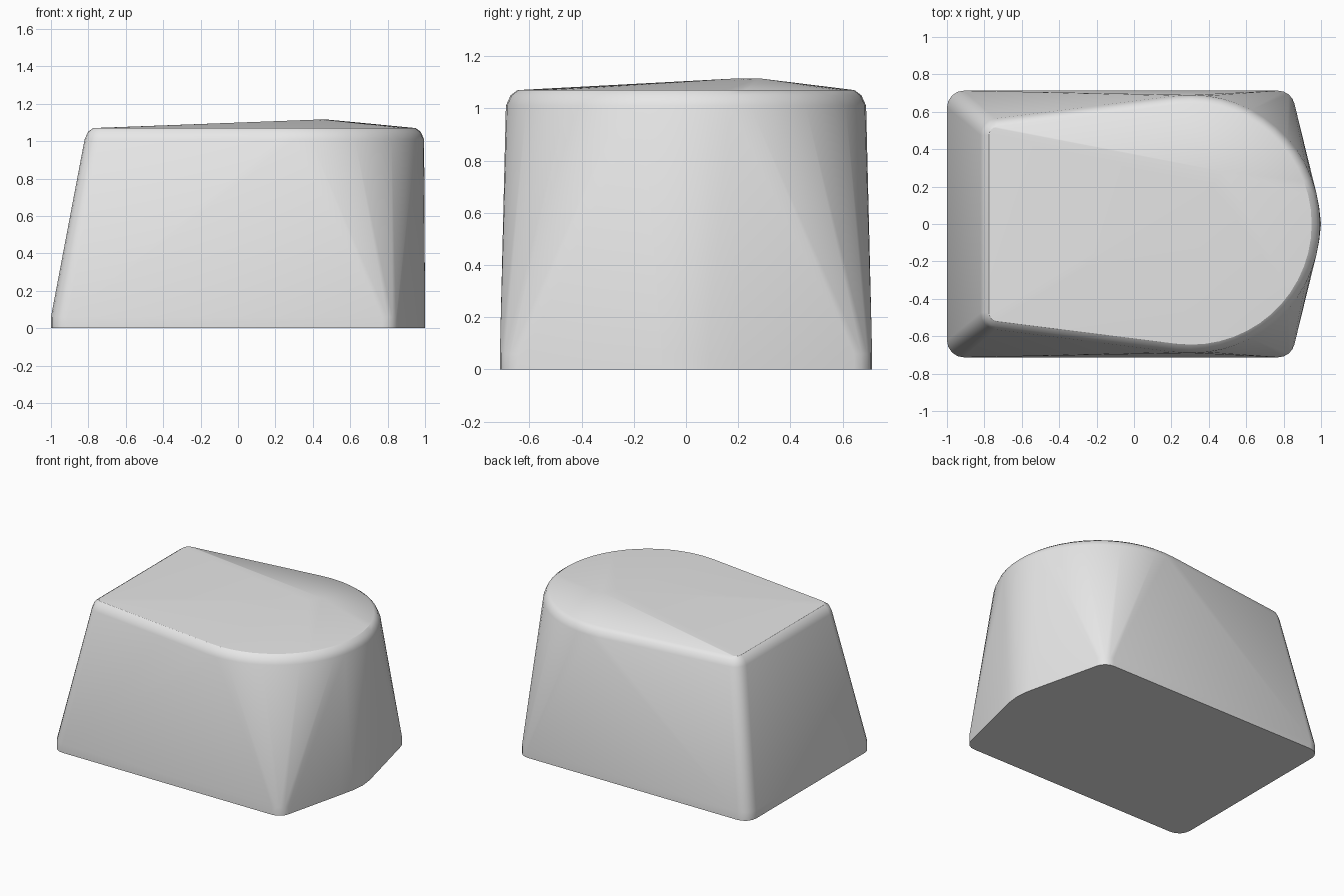
import bpy, bmesh, math

cube = bpy.data.objects.get("Cube")
if cube:
    bpy.data.objects.remove(cube, do_unlink=True)

grey = bpy.data.materials.new("plain grey")
grey.use_nodes = True
colour = (0.8, 0.8, 0.8, 1)
grey.diffuse_color = colour
grey.node_tree.nodes["Principled BSDF"].inputs["Base Color"].default_value = colour


def mirrored(half):
    """Half outline plus its reflection across the centre line."""
    return half + [(x, -y) for x, y in half if y > 0]


def corner(cx, cy, r, start, end, steps):
    """Points on an arc, angles in degrees."""
    angles = [math.radians(start + (end - start) * i / steps) for i in range(steps + 1)]
    return [(cx + r * math.cos(a), cy + r * math.sin(a)) for a in angles]


def base_outline():
    # Rectangle with rounded corners and a shallow bowed end
    return mirrored(corner(-0.91, 0.623, 0.09, 180, 90, 4)
                    + corner(0.77, 0.623, 0.09, 90, 14, 4)
                    + [(0.965, 0.2), (0.99, 0.09), (1.0, 0.0)])


def top_outline(inset):
    # Tapered straight end running into a half circle
    return mirrored(corner(-0.73, 0.475, 0.09 - inset, 180, 97, 4)
                    + corner(0.305, 0, 0.69 - inset, 97, 0, 14))


# Block body: stacked outlines wrapped in one convex skin
bm = bmesh.new()
rings = [(0.0, base_outline()), (0.06, base_outline()),
         (1.01, top_outline(0.0)), (1.05, top_outline(0.018)),
         (1.07, top_outline(0.045))]
for z, outline in rings:
    for x, y in outline:
        bm.verts.new((x, y, z))

# Low crown on the top
for x, y in ((0.42, 0.2), (0.48, 0.28)):
    bm.verts.new((x, y, 1.115))

hull = bmesh.ops.convex_hull(bm, input=bm.verts[:])
loose = {g for g in hull["geom_interior"] + hull["geom_unused"]
         if isinstance(g, bmesh.types.BMVert)}
bmesh.ops.delete(bm, geom=list(loose), context="VERTS")
bmesh.ops.recalc_face_normals(bm, faces=bm.faces[:])

mesh = bpy.data.meshes.new("block_body")
bm.to_mesh(mesh)
bm.free()
mesh.materials.append(grey)
body = bpy.data.objects.new("block_body", mesh)
bpy.context.collection.objects.link(body)

# Soft sides, crisp top rim and base edge
bpy.ops.object.select_all(action="DESELECT")
body.select_set(True)
bpy.context.view_layer.objects.active = body
bpy.ops.object.shade_smooth_by_angle(angle=math.radians(30))
